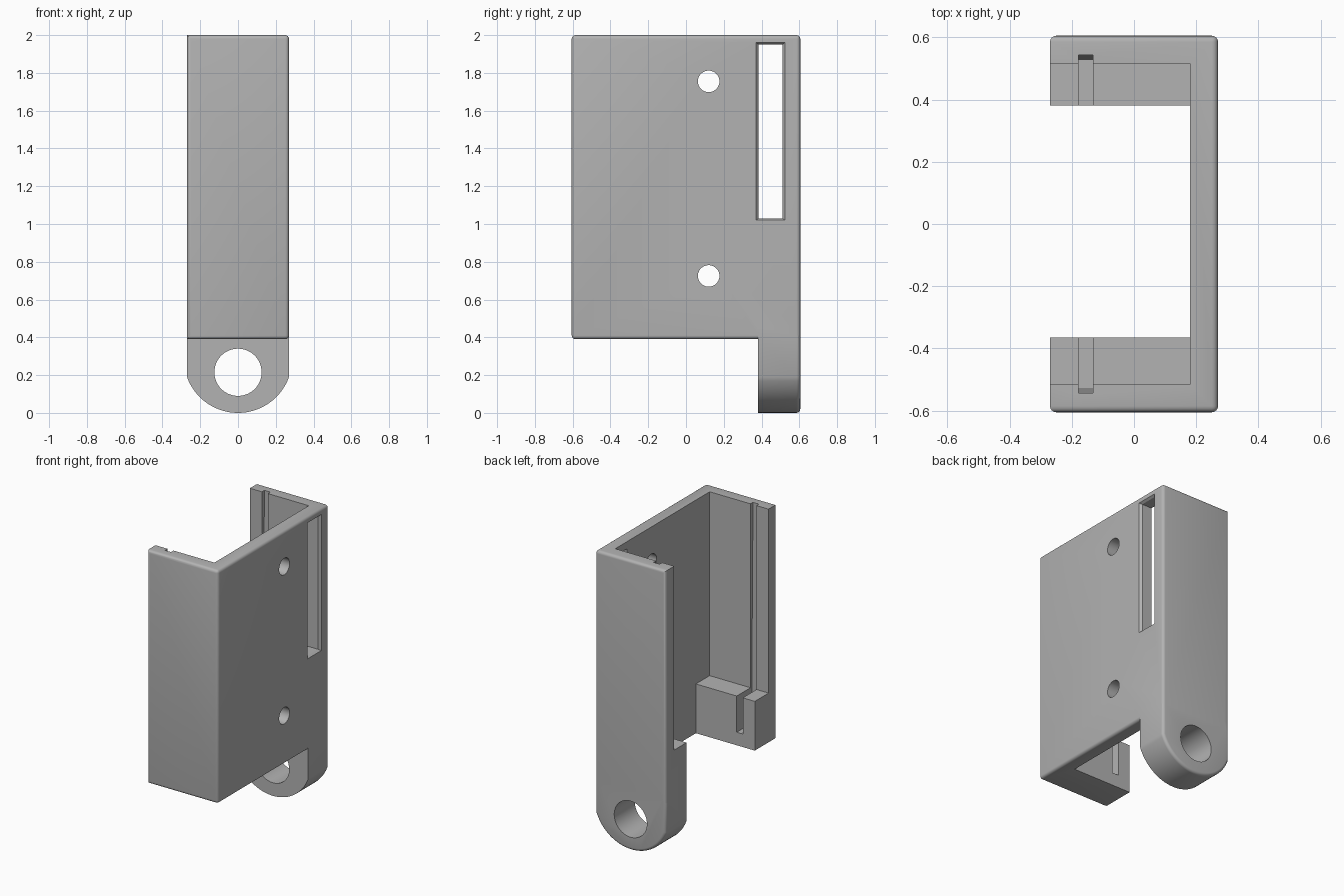
import bpy, bmesh, math
from mathutils import Vector

if "Cube" in bpy.data.objects:
    bpy.data.objects.remove(bpy.data.objects["Cube"])

grey = bpy.data.materials.new("light_grey")
grey.use_nodes = True
colour = (0.45, 0.45, 0.45, 1)
grey.diffuse_color = colour
grey.node_tree.nodes["Principled BSDF"].inputs["Base Color"].default_value = colour

HALF_X, HALF_Y, BASE_Z, TOP_Z = 0.27, 0.605, 0.39, 2.0
WALL_Y = 0.515      # inner face of the end walls
WALL_X = 0.18       # inner face of the side wall
BLOCK_Z = 0.73      # top of the corner blocks
TAB_Y = 0.38        # front face of the mounting tab
FILLET = 0.02


def prism(name, points, axis, start, end, rounded=None):
    """Extrude a 2D outline along x or y; round the edges picked by a rule."""
    def place(p, d):
        return Vector((d, p[0], p[1])) if axis == "x" else Vector((p[0], d, p[1]))
    bm = bmesh.new()
    a = [bm.verts.new(place(p, start)) for p in points]
    b = [bm.verts.new(place(p, end)) for p in points]
    bm.faces.new(a)
    bm.faces.new(b)
    for i in range(len(points)):
        j = (i + 1) % len(points)
        bm.faces.new((a[i], a[j], b[j], b[i]))
    bmesh.ops.recalc_face_normals(bm, faces=bm.faces)
    if rounded:
        edges = [e for e in bm.edges if rounded(e.verts[0].co, e.verts[1].co)]
        bmesh.ops.bevel(bm, geom=edges, offset=FILLET, segments=4,
                        profile=0.5, affect="EDGES")
    mesh = bpy.data.meshes.new(name)
    bm.to_mesh(mesh)
    bm.free()
    mesh.materials.append(grey)
    obj = bpy.data.objects.new(name, mesh)
    bpy.context.collection.objects.link(obj)
    return obj


def rect(u0, u1, v0, v1):
    return [(u0, v0), (u1, v0), (u1, v1), (u0, v1)]


def circle(u, v, r, n=48):
    return [(u + r * math.cos(math.tau * i / n), v + r * math.sin(math.tau * i / n))
            for i in range(n)]


def combine(target, other, operation):
    mod = target.modifiers.new(operation, "BOOLEAN")
    mod.operation, mod.solver, mod.object = operation, "EXACT", other
    bpy.ops.object.select_all(action="DESELECT")
    bpy.context.view_layer.objects.active = target
    target.select_set(True)
    bpy.ops.object.modifier_apply(modifier=mod.name)
    bpy.data.objects.remove(other)


# Outer shell, rounded everywhere but along the open side
bracket = prism("bracket", rect(-HALF_Y, HALF_Y, BASE_Z, TOP_Z), "x", -HALF_X, HALF_X,
                lambda p, q: not (p.x < 0 and q.x < 0 and abs(p.y - q.y) > 0.1))

# Mounting tab with an arched lower end
radius, shoulder = 0.287, 0.19
sweep = math.asin(HALF_X / radius)
arch = [(radius * math.sin(t), radius - radius * math.cos(t))
        for t in [sweep * (i / 16 - 1) for i in range(33)]]
tab = prism("mounting_tab", arch + [(HALF_X, 0.46), (-HALF_X, 0.46)], "y", TAB_Y, HALF_Y,
            lambda p, q: min(p.y, q.y) > 0.5 and min(p.z, q.z) < 0.45)
combine(bracket, tab, "UNION")

# Open channel, narrower at the bottom to leave the corner blocks
channel = [(-0.365, 0.2), (TAB_Y, 0.2), (TAB_Y, BLOCK_Z), (WALL_Y, BLOCK_Z),
           (WALL_Y, 2.2), (-WALL_Y, 2.2), (-WALL_Y, BLOCK_Z), (-0.365, BLOCK_Z)]
combine(bracket, prism("channel_cutter", channel, "x", -0.5, WALL_X), "DIFFERENCE")

# Tapered board grooves in both end walls, running down into the blocks
for side in (1, -1):
    groove = [(side * y, z) for y, z in
              ((0.3, 0.48), (0.527, 0.48), (0.543, TOP_Z + 0.05), (0.3, TOP_Z + 0.05))]
    combine(bracket, prism("groove_cutter", groove, "x", -0.178, -0.132), "DIFFERENCE")

# Screw holes through the side wall
for z in (0.725, 1.755):
    combine(bracket, prism("screw_cutter", circle(0.12, z, 0.057), "x", 0.1, 0.4), "DIFFERENCE")

# Tall window with a flared outer rim
window = prism("window_cutter", rect(0.385, 0.51, 1.03, 1.95), "x", 0.1, 0.4)
combine(bracket, window, "DIFFERENCE")
rim = prism("rim_cutter", rect(0.385, 0.51, 1.03, 1.95), "x", HALF_X - 0.015, HALF_X + 0.005)
for v in rim.data.vertices:
    if v.co.x > HALF_X:
        v.co.y += 0.018 if v.co.y > 0.45 else -0.018
        v.co.z += 0.013 if v.co.z > 1.5 else -0.013
combine(bracket, rim, "DIFFERENCE")

# Large hole through the tab
combine(bracket, prism("tab_hole_cutter", circle(0, 0.215, 0.125, 64), "y", 0.3, 0.7), "DIFFERENCE")

bpy.ops.object.select_all(action="DESELECT")
bracket.select_set(True)
bpy.context.view_layer.objects.active = bracket
bpy.ops.object.shade_smooth_by_angle(angle=math.radians(30))
